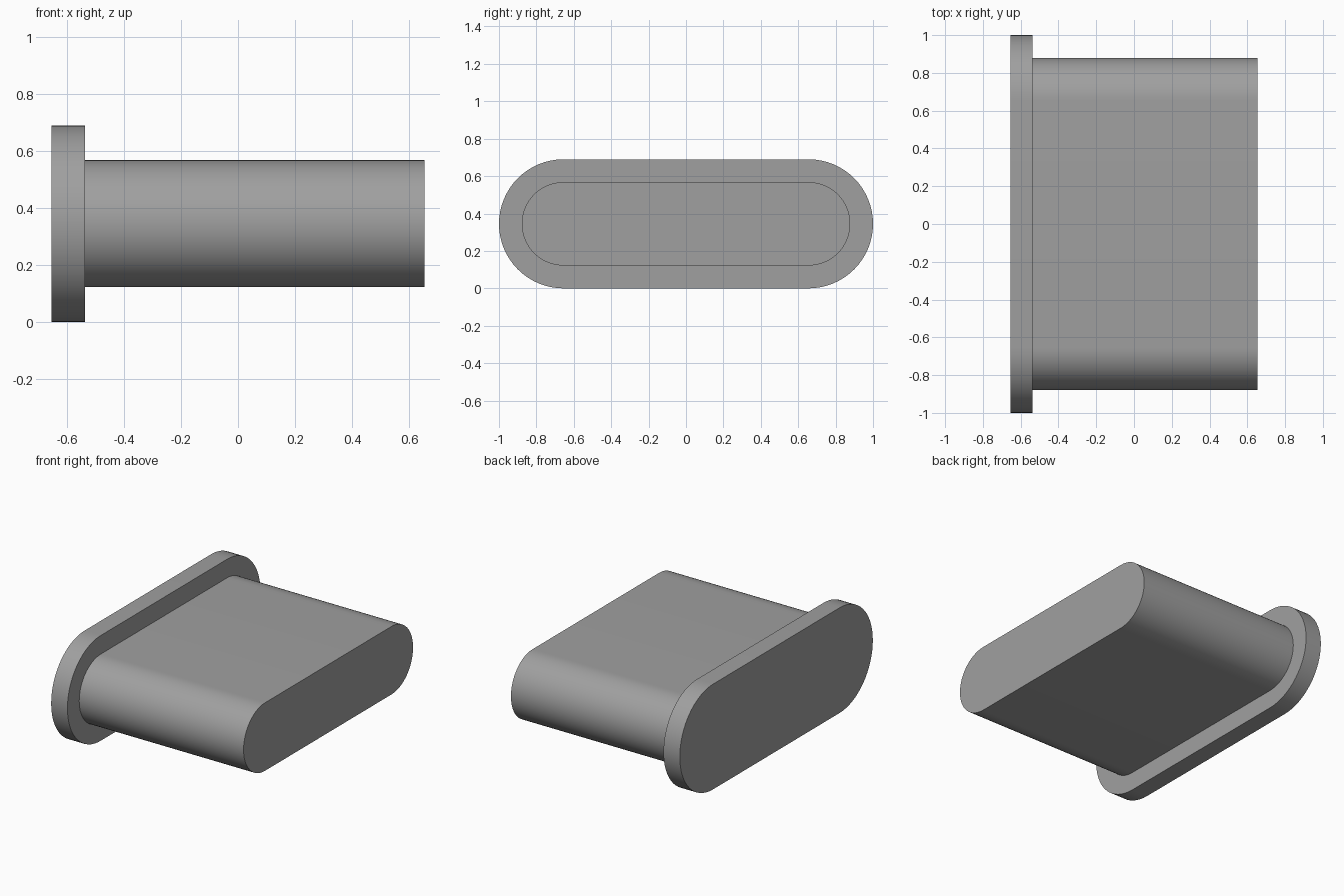
import bpy, bmesh, math

if "Cube" in bpy.data.objects:
    bpy.data.objects.remove(bpy.data.objects["Cube"])

HALF_STRAIGHT = 0.655   # half length of the straight run between the round ends
CENTRE_Z = 0.345
SEGMENTS = 32           # segments per round end

grey = bpy.data.materials.new("plain grey")
grey.diffuse_color = (0.35, 0.35, 0.35, 1)
grey.use_nodes = True
grey.node_tree.nodes["Principled BSDF"].inputs["Base Color"].default_value = grey.diffuse_color


def stadium_prism(name, radius, x0, x1):
    """Rounded-end slot profile in the YZ plane, extruded along X."""
    bm = bmesh.new()
    verts = []
    for side, start in ((1, -math.pi / 2), (-1, math.pi / 2)):
        for i in range(SEGMENTS + 1):
            a = start + math.pi * i / SEGMENTS
            verts.append(bm.verts.new((x0, side * HALF_STRAIGHT + radius * math.cos(a),
                                       CENTRE_Z + radius * math.sin(a))))
    face = bm.faces.new(verts)
    ext = bmesh.ops.extrude_face_region(bm, geom=[face], use_keep_orig=True)
    moved = [g for g in ext["geom"] if isinstance(g, bmesh.types.BMVert)]
    bmesh.ops.translate(bm, verts=moved, vec=(x1 - x0, 0, 0))
    bmesh.ops.recalc_face_normals(bm, faces=bm.faces[:])
    mesh = bpy.data.meshes.new(name)
    bm.to_mesh(mesh)
    bm.free()
    mesh.materials.append(grey)
    obj = bpy.data.objects.new(name, mesh)
    bpy.context.collection.objects.link(obj)
    # Smooth round ends, crisp rims
    bpy.ops.object.select_all(action='DESELECT')
    obj.select_set(True)
    bpy.context.view_layer.objects.active = obj
    bpy.ops.object.shade_smooth_by_angle(angle=math.radians(30))
    return obj


# Wide end flange and the long plug body standing on its face
stadium_prism("flange", 0.345, -0.655, -0.537)
stadium_prism("plug_body", 0.223, -0.537, 0.655)
